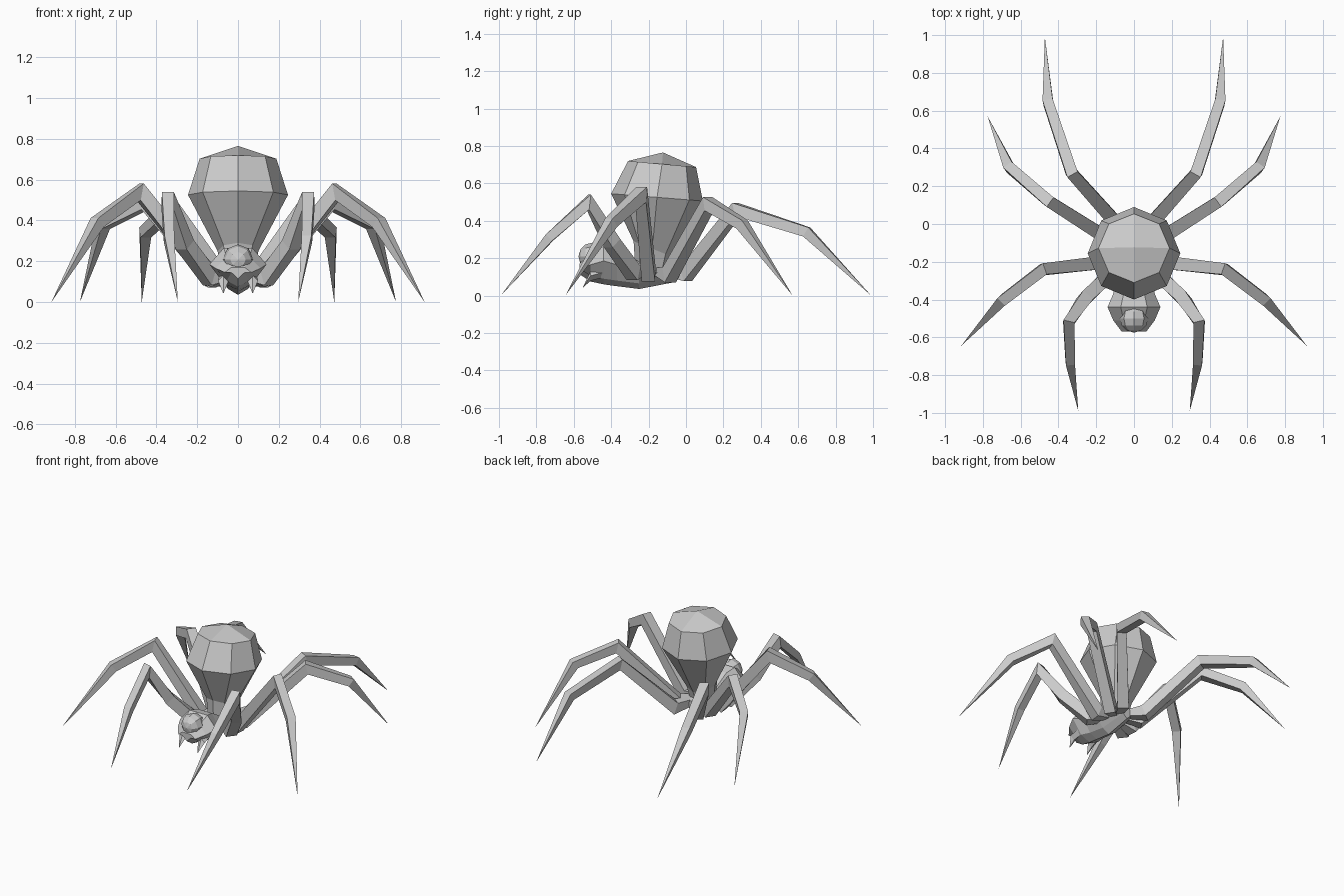
import bpy, bmesh, math
from mathutils import Vector

if "Cube" in bpy.data.objects:
    bpy.data.objects.remove(bpy.data.objects["Cube"])

grey = bpy.data.materials.new("spider grey")
grey.diffuse_color = (0.6, 0.6, 0.6, 1)
grey.use_nodes = True
grey.node_tree.nodes["Principled BSDF"].inputs["Base Color"].default_value = grey.diffuse_color


def finish(name, bm, mirror=False):
    bmesh.ops.recalc_face_normals(bm, faces=bm.faces)
    me = bpy.data.meshes.new(name)
    bm.to_mesh(me)
    bm.free()
    me.materials.append(grey)
    ob = bpy.data.objects.new(name, me)
    bpy.context.collection.objects.link(ob)
    if mirror:
        ob.modifiers.new("Mirror", 'MIRROR').use_mirror_merge = False
    return ob


def skin(bm, rings):
    """Join rings of points with quads; returns the rings as vertices."""
    vs = [[bm.verts.new(p) for p in r] for r in rings]
    n = len(vs[0])
    for a, b in zip(vs, vs[1:]):
        for i in range(n):
            j = (i + 1) % n
            bm.faces.new((a[i], a[j], b[j], b[i]))
    return vs


# Abdomen: tilted eight-sided rings closed by four quads at the top
def ring(cy, z, rx, ry, tilt):
    pts = []
    for i in range(8):
        a = i * math.pi / 4
        y = ry * math.sin(a)
        pts.append(Vector((rx * math.cos(a), cy + y, z - tilt * y)))
    return pts


bm = bmesh.new()
vs = skin(bm, [ring(-0.19, 0.12, 0.08, 0.08, 0.1),
               ring(-0.18, 0.25, 0.10, 0.10, 0.4),
               ring(-0.155, 0.525, 0.245, 0.245, 0.08),
               ring(-0.128, 0.703, 0.188, 0.182, 0.09)])
bm.faces.new(vs[0])
top = bm.verts.new((0, -0.123, 0.765))
for i in range(0, 8, 2):
    r = vs[-1]
    bm.faces.new((r[i], r[i + 1], r[(i + 2) % 8], top))
finish("abdomen", bm)

# Thorax: keeled cross-sections (y, half width, top, middle, bottom)
sections = [(-0.57, 0.065, 0.17, 0.145, 0.115),
            (-0.51, 0.11, 0.22, 0.165, 0.075),
            (-0.44, 0.14, 0.265, 0.185, 0.06),
            (-0.37, 0.11, 0.25, 0.165, 0.05),
            (-0.25, 0.10, 0.18, 0.13, 0.035),
            (-0.07, 0.06, 0.15, 0.115, 0.07)]
bm = bmesh.new()
vs = skin(bm, [[Vector((x * w, y, z)) for x, z in
                ((0.5, t), (1, m), (0.5, b + 0.03), (0, b),
                 (-0.5, b + 0.03), (-1, m), (-0.5, t))]
               for y, w, t, m, b in sections])
bm.faces.new(vs[0])
bm.faces.new(vs[-1])
finish("thorax", bm)

# Head bulb
bm = bmesh.new()
bmesh.ops.create_uvsphere(bm, u_segments=8, v_segments=6, radius=0.075)
for v in bm.verts:
    x, y, z = v.co
    v.co = (x, z - 0.5, 0.208 + y)
finish("head", bm)

# Fangs: curved four-sided spikes
bm = bmesh.new()
vs = skin(bm, [[Vector((x + dx * s, y, z + dz * s))
                for dx, dz in ((1, 0), (0, 1), (-1, 0), (0, -1))]
               for x, y, z, s in ((0.065, -0.44, 0.125, 0.028),
                                  (0.072, -0.51, 0.105, 0.026),
                                  (0.072, -0.55, 0.045, 0.002))])
bm.faces.new(vs[0])
bm.faces.new(vs[-1])
finish("fangs", bm, True)


# Legs: square tubes that bend along a path and taper to a point
def leg(name, path, sizes):
    pts = [Vector(p) for p in path]
    rings = []
    for i, p in enumerate(pts[:-1]):
        out = (pts[i + 1] - p).normalized()
        inn = (p - pts[i - 1]).normalized() if i else out
        t = (inn + out).normalized()
        flat = (pts[i + 1] - pts[max(i - 1, 0)])
        side = Vector((flat.y, -flat.x, 0)).normalized()
        up = side.cross(t).normalized()
        s = sizes[i]
        h = s * min(1 / max(t.dot(out), 0.1), 1.35)
        rings.append([p + side * s * a + up * h * b
                      for a, b in ((1, 1), (-1, 1), (-1, -1), (1, -1))])
    bm = bmesh.new()
    vs = skin(bm, rings)
    bm.faces.new(vs[0])
    tip = bm.verts.new(pts[-1])
    for i in range(4):
        bm.faces.new((vs[-1][i], vs[-1][(i + 1) % 4], tip))
    finish(name, bm, True)


sizes = (0.022, 0.036, 0.035, 0.031, 0.024)
leg("front_legs", [(0.05, -0.24, 0.13), (0.14, -0.28, 0.12), (0.26, -0.395, 0.28),
                   (0.345, -0.52, 0.50), (0.338, -0.73, 0.31), (0.295, -0.99, 0)],
    (0.022, 0.036, 0.035, 0.03, 0.024))
leg("second_legs", [(0.04, -0.20, 0.13), (0.14, -0.20, 0.115), (0.48, -0.24, 0.54),
                    (0.69, -0.40, 0.39), (0.915, -0.645, 0)],
    (0.022, 0.036, 0.031, 0.028))
leg("third_legs", [(0.04, -0.15, 0.13), (0.12, -0.09, 0.11), (0.45, 0.12, 0.49),
                   (0.66, 0.30, 0.38), (0.775, 0.57, 0)],
    (0.022, 0.036, 0.031, 0.027))
leg("rear_legs", [(0.03, -0.11, 0.13), (0.09, 0.0, 0.115), (0.33, 0.27, 0.46),
                  (0.455, 0.645, 0.34), (0.472, 0.99, 0)],
    (0.022, 0.036, 0.031, 0.027))
